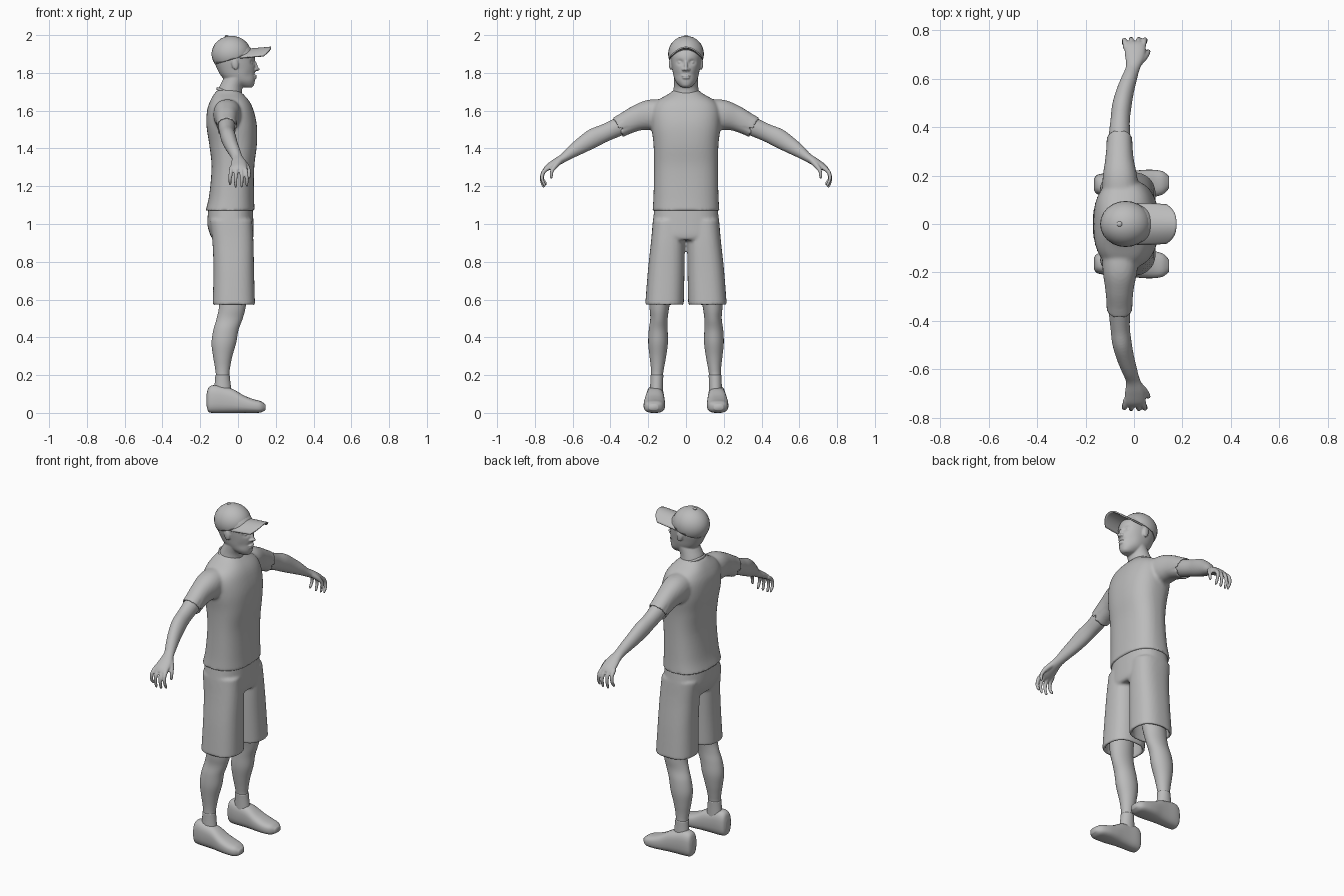
import bpy
import bmesh
import math
from mathutils import Vector, Matrix

if "Cube" in bpy.data.objects:
    bpy.data.objects.remove(bpy.data.objects["Cube"])

X, Y, Z = Vector((1, 0, 0)), Vector((0, 1, 0)), Vector((0, 0, 1))

grey = bpy.data.materials.new("plain_grey")
grey.use_nodes = True
grey.diffuse_color = (0.5, 0.5, 0.5, 1)
for node in grey.node_tree.nodes:
    if node.type == 'BSDF_PRINCIPLED':
        node.inputs["Base Color"].default_value = (0.5, 0.5, 0.5, 1)
        node.inputs["Roughness"].default_value = 0.7


def spline(rows, steps=5):
    """Smoothly interpolate rows of numbers."""
    out = []
    for i in range(len(rows) - 1):
        a, b, c, d = rows[max(i - 1, 0)], rows[i], rows[i + 1], rows[min(i + 2, len(rows) - 1)]
        for k in range(steps):
            t = k / steps
            out.append([0.5 * (2 * q + (r - p) * t + (2 * p - 5 * q + 4 * r - s) * t * t
                               + (3 * q - p - 3 * r + s) * t ** 3)
                        for p, q, r, s in zip(a, b, c, d)])
    return out + [list(rows[-1])]


def loft(bm, rows, across=X, along=None, power=0.9, seg=28, hollow=False):
    """Skin rings (x, y, z, half width, half depth); hollow turns the last end inward."""
    rows = spline(rows)
    rings = []
    for i, (x, y, z, u, v) in enumerate(rows):
        p, q = rows[max(i - 1, 0)], rows[min(i + 1, len(rows) - 1)]
        t = along or (Vector(q[:3]) - Vector(p[:3])).normalized()
        side = (across - t * across.dot(t)).normalized()
        rings.append((Vector((x, y, z)), side * u, t.cross(side) * v))
    if hollow:
        for back, scale in ((1, 0.86), (7, 0.84)):
            c, u, v = rings[len(rows) - back]
            rings.append((c, u * scale, v * scale))
    loops = []
    for c, u, v in rings:
        loop = []
        for k in range(seg):
            a = math.tau * k / seg
            ca, sa = math.cos(a), math.sin(a)
            loop.append(bm.verts.new(c + u * math.copysign(abs(ca) ** power, ca)
                                     + v * math.copysign(abs(sa) ** power, sa)))
        loops.append(loop)
    for a, b in zip(loops, loops[1:]):
        for k in range(seg):
            n = (k + 1) % seg
            bm.faces.new((a[k], a[n], b[n], b[k]))
    bm.faces.new(loops[0])
    bm.faces.new(loops[-1])


def stack(bm, rows, **kw):
    """Horizontal slices (z, back, front, y centre, y half)."""
    loft(bm, [((b + f) / 2, y, z, (f - b) / 2, h) for z, b, f, y, h in rows], along=Z, **kw)


def blob(bm, centre, size, tilt=0.0):
    m = Matrix.Translation(centre) @ Matrix.Rotation(tilt, 4, 'Y') @ Matrix.Diagonal((*size, 1))
    return bmesh.ops.create_uvsphere(bm, u_segments=24, v_segments=16, radius=1, matrix=m)["verts"]


def push(bm, centre, size, offset):
    """Soft sculpting stroke."""
    for v in bm.verts:
        d = v.co - Vector(centre)
        w = math.exp(-sum((d[i] / size[i]) ** 2 for i in range(3)))
        v.co += Vector(offset) * w


def finish(bm, name, voxel=0, smooth=0):
    bmesh.ops.recalc_face_normals(bm, faces=bm.faces[:])
    for f in bm.faces:
        f.smooth = True
    mesh = bpy.data.meshes.new(name)
    bm.to_mesh(mesh)
    bm.free()
    mesh.materials.append(grey)
    ob = bpy.data.objects.new(name, mesh)
    bpy.context.collection.objects.link(ob)
    if voxel:
        m = ob.modifiers.new("fuse", 'REMESH')
        m.mode, m.voxel_size, m.use_smooth_shade = 'VOXEL', voxel, True
    if smooth:
        m = ob.modifiers.new("soften", 'SMOOTH')
        m.factor, m.iterations = 0.5, smooth
    return ob


SIDES = (("left", 1), ("right", -1))

# Shirt: torso with two open sleeves
bm = bmesh.new()
stack(bm, [(1.71, -.105, .0, 0, .065), (1.69, -.125, .025, 0, .09), (1.65, -.148, .06, 0, .155),
           (1.60, -.164, .083, 0, .182), (1.52, -.167, .1, 0, .183), (1.42, -.152, .1, 0, .172),
           (1.3, -.14, .086, 0, .169), (1.15, -.153, .085, 0, .172), (1.07, -.172, .088, 0, .177)],
      power=0.8, seg=48)
for _, s in SIDES:
    loft(bm, [(-.055, s * .1, 1.585, .075, .075), (-.058, s * .19, 1.578, .072, .08),
              (-.06, s * .26, 1.56, .06, .068), (-.06, s * .32, 1.532, .054, .06),
              (-.06, s * .362, 1.51, .053, .058)], hollow=True)
finish(bm, "shirt", 0.008, 5)

# Collar band
bm = bmesh.new()
loop = []
for i in range(40):
    a = math.tau * i / 40
    c = Vector((-.03 + .078 * math.cos(a), .074 * math.sin(a), 1.684 - .032 * math.cos(a)))
    out = Vector((math.cos(a), math.sin(a), 0))
    loop.append([bm.verts.new(c + out * .006 * math.cos(b) + Z * .009 * math.sin(b))
                 for b in (math.tau * k / 8 for k in range(8))])
for i in range(40):
    for k in range(8):
        a, b, n = loop[i], loop[(i + 1) % 40], (k + 1) % 8
        bm.faces.new((a[k], a[n], b[n], b[k]))
finish(bm, "collar")

# Shorts: pelvis with two open legs
bm = bmesh.new()
stack(bm, [(1.1, -.155, .078, 0, .165), (1.0, -.162, .082, 0, .177),
           (.94, -.146, .083, 0, .181), (.915, -.13, .075, 0, .175)], power=0.8, seg=48)
for _, s in SIDES:
    stack(bm, [(1.02, -.15, .075, s * .09, .085), (.9, -.135, .082, s * .096, .09),
               (.75, -.13, .085, s * .105, .097), (.57, -.134, .09, s * .114, .102)],
          power=0.8, seg=40, hollow=True)
finish(bm, "shorts", 0.008, 4)

for side, s in SIDES:
    # Leg from thigh to ankle
    bm = bmesh.new()
    stack(bm, [(.72, -.1, .06, s * .125, .065), (.57, -.1, .042, s * .14, .053),
               (.5, -.113, .025, s * .143, .046), (.44, -.13, .003, s * .147, .05),
               (.37, -.14, -.01, s * .148, .052), (.3, -.132, -.03, s * .149, .044),
               (.24, -.122, -.042, s * .151, .035), (.19, -.117, -.046, s * .154, .031),
               (.1, -.125, -.035, s * .157, .032)], power=1)
    finish(bm, side + "_leg")

    # Sock
    bm = bmesh.new()
    stack(bm, [(.2, -.12, -.044, s * .154, .034), (.16, -.123, -.04, s * .155, .034),
               (.08, -.13, -.03, s * .157, .036)], power=1)
    finish(bm, side + "_sock")

    # Shoe, lofted heel to toe
    bm = bmesh.new()
    shoe = [(-.166, .163, .035, .1, .02), (-.155, .163, .005, .135, .038),
            (-.125, .163, 0, .147, .046), (-.07, .164, 0, .137, .048),
            (-.025, .165, 0, .125, .051), (.03, .167, 0, .093, .056),
            (.08, .168, 0, .073, .056), (.12, .17, .002, .062, .047), (.145, .172, .015, .045, .024)]
    loft(bm, [(x, s * y, (lo + hi) / 2, w, (hi - lo) / 2) for x, y, lo, hi, w in shoe],
         across=Y, along=X, power=0.75)
    for v in bm.verts:
        v.co.z = max(v.co.z, 0)
    finish(bm, side + "_shoe")

    # Arm with palm, fingers and thumb
    bm = bmesh.new()
    loft(bm, [(-.06, s * .27, 1.555, .044, .05), (-.06, s * .36, 1.513, .044, .049),
              (-.057, s * .43, 1.482, .04, .047), (-.05, s * .49, 1.455, .04, .05),
              (-.036, s * .55, 1.418, .036, .043), (-.02, s * .6, 1.385, .032, .034),
              (-.005, s * .645, 1.352, .029, .024), (.003, s * .69, 1.325, .04, .021),
              (.004, s * .73, 1.3, .044, .017), (.004, s * .75, 1.284, .04, .01)], power=1)
    for x, spread, drop in ((-.034, -.008, .012), (-.009, -.003, 0), (.016, .004, 0), (.037, .01, .006)):
        loft(bm, [(x, s * .725, 1.3, .011, .012), (x + spread / 2, s * .755, 1.275, .011, .011),
                  (x + spread, s * (.765 - drop / 2), 1.24, .009, .009),
                  (x + spread, s * (.757 - drop), 1.205 + drop, .008, .008),
                  (x + spread, s * (.752 - drop), 1.193 + drop, .004, .004)], seg=12, power=1)
    loft(bm, [(.015, s * .66, 1.34, .014, .016), (.043, s * .69, 1.31, .014, .014),
              (.058, s * .71, 1.28, .01, .01), (.058, s * .713, 1.25, .008, .009),
              (.056, s * .712, 1.24, .004, .004)], across=Y, seg=12, power=1)
    finish(bm, side + "_arm", 0.005, 2)

# Head with neck, face and ears
bm = bmesh.new()
stack(bm, [(1.722, .035, .07, 0, .018), (1.732, -.01, .083, 0, .035), (1.755, -.06, .089, 0, .055),
           (1.785, -.09, .09, 0, .066), (1.82, -.11, .091, 0, .073), (1.86, -.125, .091, 0, .08),
           (1.9, -.128, .085, 0, .083), (1.94, -.115, .06, 0, .07), (1.97, -.08, .02, 0, .035)],
      power=0.94, seg=64)
for y in (-.031, .031):
    push(bm, (.08, y, 1.856), (.04, .017, .012), (-.014, 0, 0))
    push(bm, (.07, y * 1.8, 1.79), (.04, .02, .022), (-.006, 0, 0))
push(bm, (.09, 0, 1.792), (.03, .03, .008), (-.004, 0, 0))
loft(bm, [(.0, 0, 1.79, .065, .064), (-.025, 0, 1.75, .062, .063), (-.042, 0, 1.71, .064, .067),
          (-.05, 0, 1.64, .075, .08)], along=Z, power=1)
blob(bm, (.092, 0, 1.838), (.012, .009, .03), -.3)
blob(bm, (.1, 0, 1.82), (.015, .012, .01))
for y in (-.014, .014):
    blob(bm, (.092, y, 1.818), (.011, .008, .008))
for y in (-.031, .031):
    blob(bm, (.068, y, 1.855), (.012, .013, .009))
blob(bm, (.088, 0, 1.785), (.012, .024, .006))
blob(bm, (.087, 0, 1.773), (.012, .021, .006))
for y in (-.081, .081):
    blob(bm, (-.016, y, 1.848), (.018, .01, .032), -.15)
finish(bm, "head", 0.004, 3)

# Cap crown, trimmed along a sloping rim
bm = bmesh.new()
blob(bm, (-.035, 0, 1.9), (.105, .095, .096))
rim = Vector((-.05, 0, .17)).normalized()
bmesh.ops.bisect_plane(bm, geom=bm.verts[:] + bm.edges[:] + bm.faces[:],
                       plane_co=(-.12, 0, 1.845), plane_no=rim, clear_inner=True)
finish(bm, "cap_crown").modifiers.new("thickness", 'SOLIDIFY').thickness = 0.006

bm = bmesh.new()
blob(bm, (-.06, 0, 1.994), (.011, .011, .006))
finish(bm, "cap_button")

# Cap brim, arched from side to side
bm = bmesh.new()
bmesh.ops.create_grid(bm, x_segments=12, y_segments=20, size=1)
for v in bm.verts:
    u, t = (v.co.x + 1) / 2, v.co.y
    tip = .175 - .04 * abs(t) ** 3
    start = .06 - .05 * t * t
    v.co = Vector((start + (tip - start) * u, .087 * t * (1 - .06 * u * u),
                   1.929 + .01 * u - .047 * t * t))
finish(bm, "cap_brim").modifiers.new("thickness", 'SOLIDIFY').thickness = 0.008
